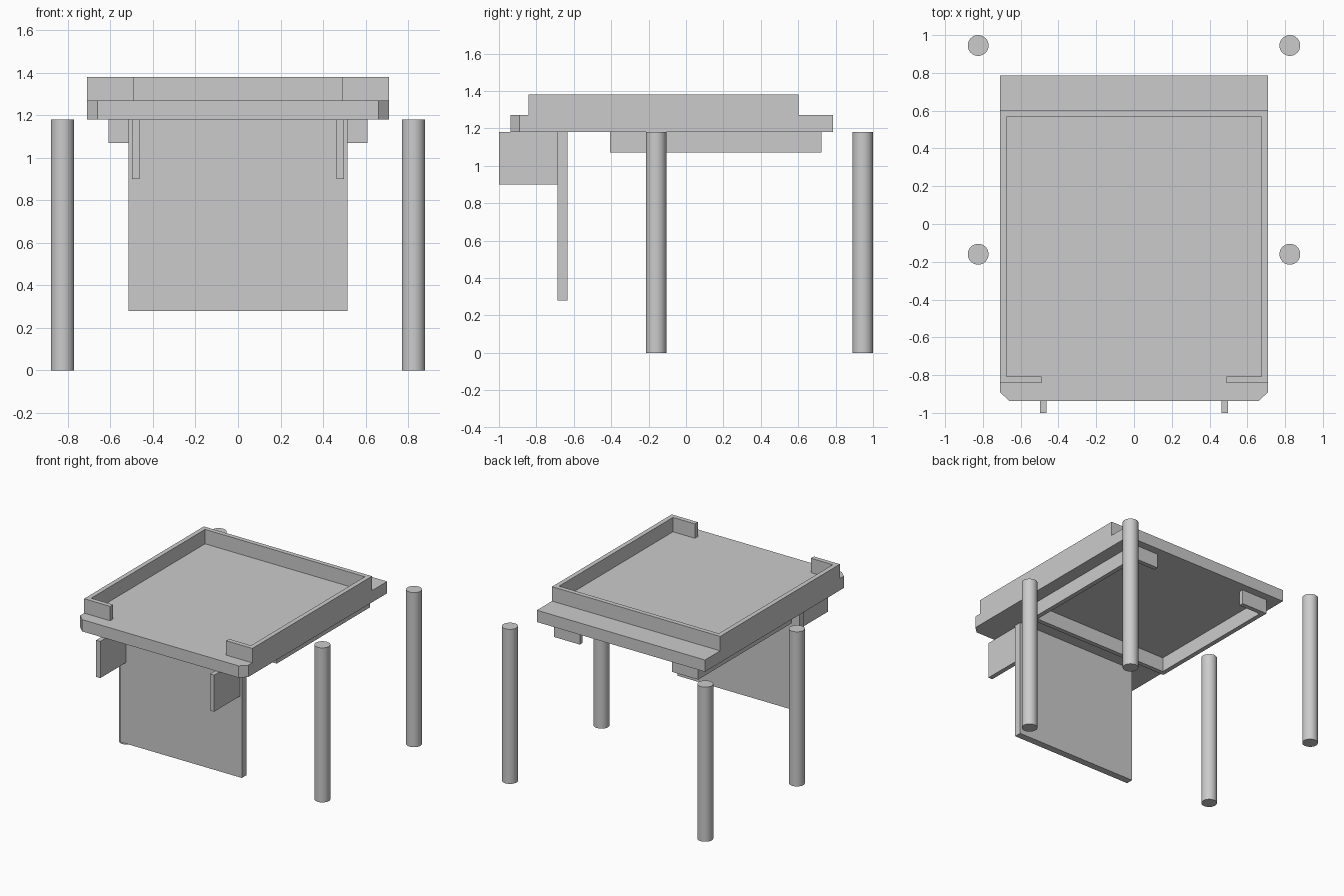
import bpy, bmesh, math

cube = bpy.data.objects.get("Cube")
if cube:
    bpy.data.objects.remove(cube, do_unlink=True)

GREY = (0.6, 0.6, 0.6, 1.0)
grey = bpy.data.materials.new("plain_grey")
grey.use_nodes = True
grey.diffuse_color = GREY
grey.node_tree.nodes["Principled BSDF"].inputs["Base Color"].default_value = GREY


def prism(name, outline, z0, z1):
    """Extrude a flat outline from z0 up to z1."""
    bm = bmesh.new()
    face = bm.faces.new([bm.verts.new((x, y, z0)) for x, y in outline])
    side = bmesh.ops.extrude_face_region(bm, geom=[face])
    top = [v for v in side["geom"] if isinstance(v, bmesh.types.BMVert)]
    bmesh.ops.translate(bm, verts=top, vec=(0, 0, z1 - z0))
    bmesh.ops.recalc_face_normals(bm, faces=bm.faces)
    mesh = bpy.data.meshes.new(name)
    bm.to_mesh(mesh)
    bm.free()
    mesh.materials.append(grey)
    obj = bpy.data.objects.new(name, mesh)
    bpy.context.collection.objects.link(obj)
    return obj


def box(name, x0, x1, y0, y1, z0, z1):
    return prism(name, [(x0, y0), (x1, y0), (x1, y1), (x0, y1)], z0, z1)


def mirrored(half):
    """Complete a right-hand half outline across the centre line."""
    return half + [(-x, y) for x, y in reversed(half)]


def open_rim(name, half_width, y_open, y_closed, lip, z0, z1, t=0.035):
    """Rim closed at one end, with two short lips at the open end."""
    s = t if y_closed > y_open else -t
    inner = half_width - t
    half = [(lip, y_open + s), (lip, y_open), (half_width, y_open), (half_width, y_closed)]
    back = [(inner, y_closed - s), (inner, y_open + s)]
    outline = half + [(-x, y) for x, y in reversed(half)]
    outline += [(-x, y) for x, y in reversed(back)] + back
    return prism(name, outline, z0, z1)


# Table slab with clipped front corners
prism("table_slab", mirrored([(0.66, -0.937), (0.71, -0.89), (0.71, 0.785)]), 1.18, 1.27)

# Raised rim on top, open at the front; lower rim beneath, open at the back
open_rim("top_rim", 0.71, -0.842, 0.602, 0.49, 1.27, 1.38)
open_rim("under_rim", 0.61, 0.724, -0.405, 0.39, 1.07, 1.18)

# Hanging front panel and its two side brackets
box("front_panel", -0.514, 0.514, -0.688, -0.634, 0.28, 1.18)
for side, label in ((1, "left"), (-1, "right")):
    xs = sorted((side * 0.463, side * 0.498))
    box(label + "_bracket", xs[0], xs[1], -1.0, -0.688, 0.90, 1.18)

    # Round posts standing beside the table
    for y, place in ((-0.16, "front"), (0.945, "back")):
        bpy.ops.mesh.primitive_cylinder_add(vertices=48, radius=0.055, depth=1.18,
                                            location=(side * 0.825, y, 0.59))
        post = bpy.context.object
        post.name = f"{place}_{label}_post"
        post.data.materials.append(grey)
        bpy.ops.object.shade_smooth_by_angle(angle=math.radians(30))
